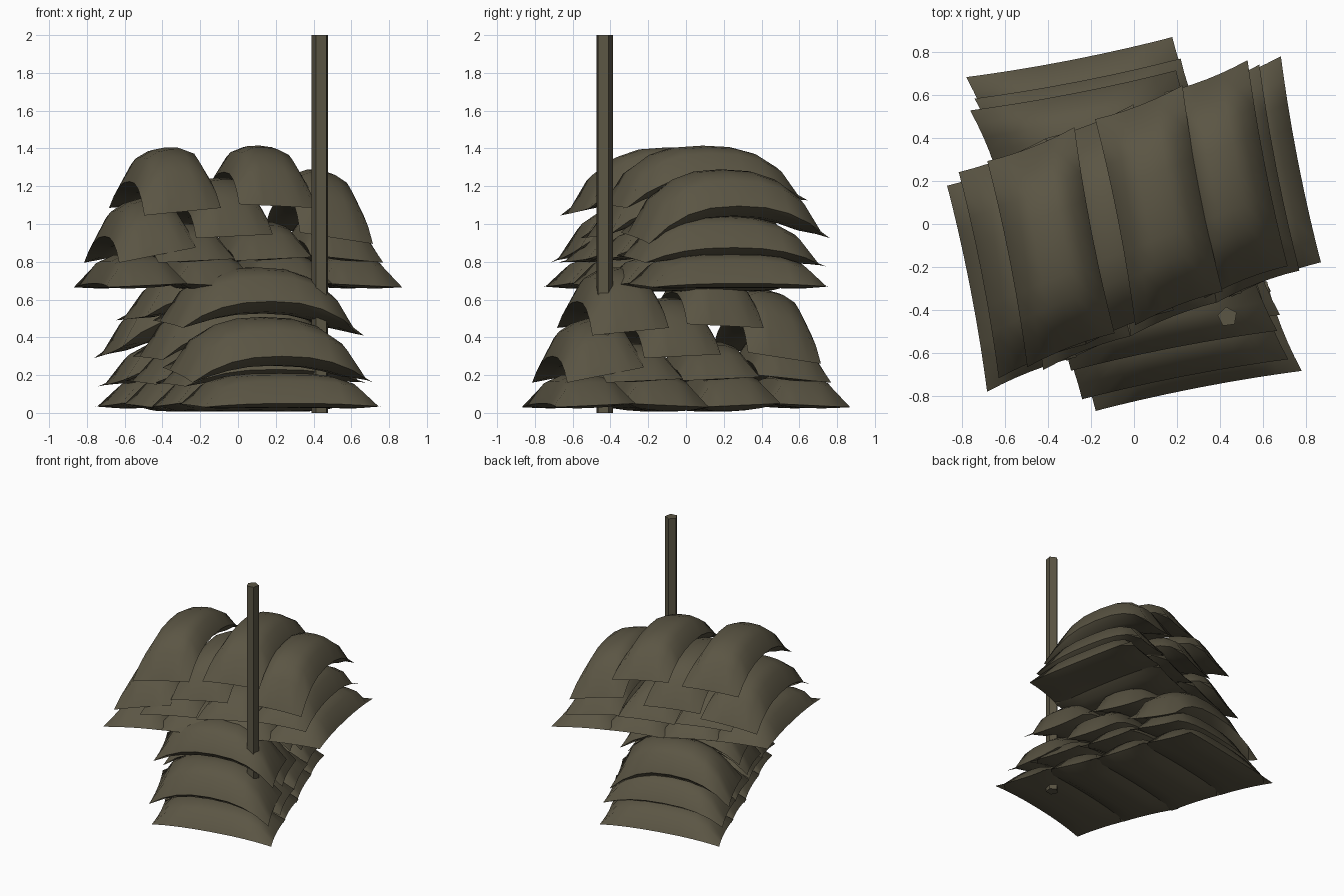
import bpy, bmesh, math, random
from mathutils import Vector, Matrix

if "Cube" in bpy.data.objects:
    bpy.data.objects.remove(bpy.data.objects["Cube"])

random.seed(4)
mat = bpy.data.materials.new("olive_burlap")
mat.diffuse_color = (0.105, 0.092, 0.058, 1)
mat.use_nodes = True
mat.node_tree.nodes["Principled BSDF"].inputs["Base Color"].default_value = mat.diffuse_color


def finish(bm, name, angle):
    bmesh.ops.recalc_face_normals(bm, faces=bm.faces)
    me = bpy.data.meshes.new(name)
    bm.to_mesh(me)
    bm.free()
    me.materials.append(mat)
    ob = bpy.data.objects.new(name, me)
    bpy.context.collection.objects.link(ob)
    bpy.ops.object.select_all(action='DESELECT')
    ob.select_set(True)
    bpy.context.view_layer.objects.active = ob
    bpy.ops.object.shade_smooth_by_angle(angle=math.radians(angle))
    return ob


NS, NT = 8, 6          # pillow divisions along / across
SHEAR = 0.18           # bag ends are skewed relative to their sides


def sandbag(name, v0, top, width, h, sag, drop_a, drop_b, tilt, matrix):
    """Pillow with a pinched rim whose two ends droop over the bags below."""
    bm = bmesh.new()
    rim = {}

    def vert(i, j, side):
        if i in (0, NS) or j in (0, NT):
            if (i, j) in rim:
                return rim[i, j]
        s, t = 2 * i / NS - 1, 2 * j / NT - 1
        s = math.copysign(abs(s) ** 0.85, s)
        puff = ((1 - s ** 4) * (1 - abs(t) ** 2.6)) ** 0.6
        drop = (drop_b if s > 0 else drop_a) * abs(s) ** 2.5
        z = top - h - drop + (h if side > 0 else -sag) * puff + tilt * t
        v = v0 + t * width / 2 * (0.95 + 0.07 * s * s)
        u = s * 0.488 * (0.97 + 0.03 * t * t) - SHEAR * v
        if v0 and drop_b > 0.1:
            u -= 0.04
        p = bm.verts.new(matrix @ Vector((u, v, max(z, 0.0 if side < 0 else 0.02))))
        if i in (0, NS) or j in (0, NT):
            rim[i, j] = p
        return p

    for side in (1, -1):
        g = [[vert(i, j, side) for j in range(NT + 1)] for i in range(NS + 1)]
        for i in range(NS):
            for j in range(NT):
                bm.faces.new((g[i][j], g[i + 1][j], g[i + 1][j + 1], g[i][j + 1]))
    finish(bm, name, 50)


# rows of bags: (offset across stack, top height, width, puff, sag, droop -u, droop +u, tilt)
bags = [
    (-0.60, 0.21, 0.43, 0.15, 0.03, 0.02, 0.02, 0.01),
    (-0.20, 0.22, 0.45, 0.16, 0.05, 0.02, 0.02, -0.01),
    (0.20, 0.22, 0.45, 0.16, 0.05, 0.02, 0.02, 0.01),
    (0.60, 0.21, 0.43, 0.15, 0.03, 0.02, 0.02, -0.01),
    (-0.33, 0.37, 0.42, 0.13, 0.05, 0.09, 0.07, 0.01),
    (0.10, 0.38, 0.42, 0.13, 0.05, 0.09, 0.07, 0.01),
    (0.51, 0.41, 0.40, 0.15, 0.06, 0.10, 0.08, -0.02),
    (-0.54, 0.50, 0.42, 0.16, 0.08, 0.14, 0.14, 0.04),
    (-0.11, 0.61, 0.42, 0.15, 0.06, 0.17, 0.16, 0.01),
    (0.46, 0.65, 0.40, 0.16, 0.08, 0.17, 0.20, -0.03),
    (-0.40, 0.77, 0.42, 0.16, 0.08, 0.14, 0.18, 0.02),
    (0.13, 0.78, 0.42, 0.15, 0.07, 0.13, 0.17, -0.01),
]

# the same stack twice, the upper one turned a quarter
for label, turn, lift in (("lower", 11, 0.0), ("upper", 11 - 90, 0.635)):
    m = Matrix.Translation((0, 0, lift)) @ Matrix.Rotation(math.radians(turn), 4, 'Z')
    for k, b in enumerate(bags):
        sandbag(f"{label}_sandbag_{k + 1}", *b, m)

# five-sided pole
bm = bmesh.new()
bmesh.ops.create_cone(bm, cap_ends=True, segments=5, radius1=0.047, radius2=0.047, depth=2,
                      matrix=Matrix.Translation((0.435, -0.432, 1)) @ Matrix.Rotation(math.radians(8), 4, 'Z'))
finish(bm, "pole", 30)
